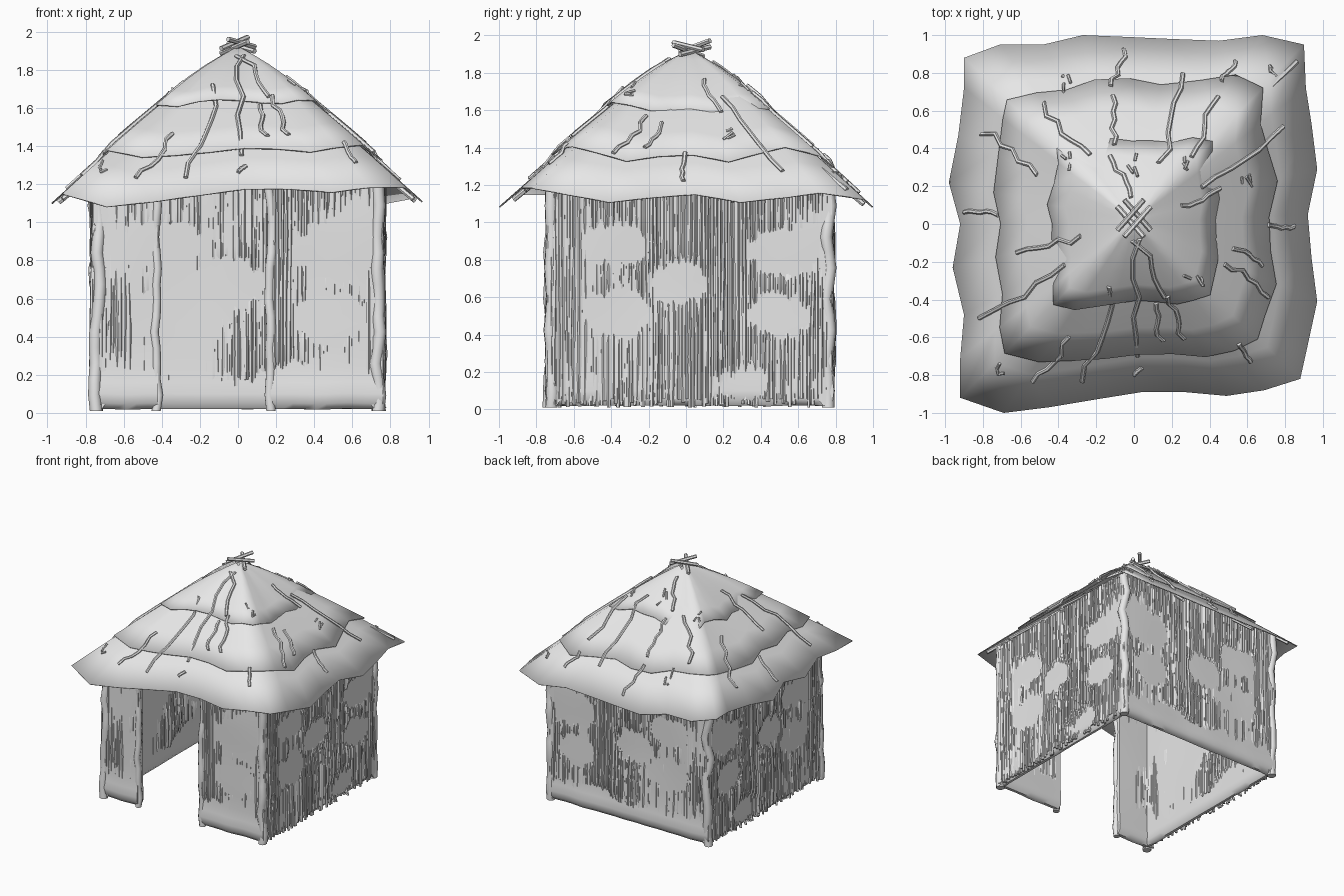
import bpy, bmesh, math, random
from mathutils import Vector, noise
from mathutils.bvhtree import BVHTree

random.seed(4)
if "Cube" in bpy.data.objects:
    bpy.data.objects.remove(bpy.data.objects["Cube"], do_unlink=True)

grey = bpy.data.materials.new("plain_grey")
grey.use_nodes = True
grey.diffuse_color = (0.8, 0.8, 0.8, 1)
grey.node_tree.nodes["Principled BSDF"].inputs["Base Color"].default_value = (0.8, 0.8, 0.8, 1)


def finish(bm, name, angle=50, fix_normals=True):
    if fix_normals:
        bmesh.ops.recalc_face_normals(bm, faces=bm.faces)
    mesh = bpy.data.meshes.new(name)
    bm.to_mesh(mesh)
    bm.free()
    mesh.materials.append(grey)
    obj = bpy.data.objects.new(name, mesh)
    bpy.context.collection.objects.link(obj)
    bpy.ops.object.select_all(action="DESELECT")
    obj.select_set(True)
    bpy.context.view_layer.objects.active = obj
    bpy.ops.object.shade_smooth_by_angle(angle=math.radians(angle))
    return obj


def skin(bm, rings, closed=True, caps=True):
    """Join successive rings of points with quads."""
    rows = [[bm.verts.new(p) for p in ring] for ring in rings]
    count = len(rows[0])
    for a, b in zip(rows, rows[1:]):
        for i in range(count if closed else count - 1):
            j = (i + 1) % count
            bm.faces.new((a[i], a[j], b[j], b[i]))
    if caps:
        bm.faces.new(rows[0][::-1])
        bm.faces.new(rows[-1])
    return rows


def tube(bm, points, radius, sides=6):
    points = [Vector(p) for p in points]
    turn = (points[-1] - points[0]).to_track_quat("Z", "Y")
    circle = [turn @ Vector((math.cos(k * math.tau / sides), math.sin(k * math.tau / sides), 0))
              for k in range(sides)]
    skin(bm, [[p + c * radius for c in circle] for p in points])


def wobble(a, b, seed, scale=2.5):
    return noise.noise(Vector((a * scale, b * scale, seed)))


# Walls: each has a centre, a direction along it and an outward direction
HALF, TOP, THICK, SHIFT = 0.76, 1.26, 0.06, 0.02
X, Y = Vector((1, 0, 0)), Vector((0, 1, 0))
SIDES = {"right": (Y, X), "left": (Y, -X), "front": (X, -Y), "back": (X, Y)}
PATCHES = [(-0.38, 0.88), (-0.4, 0.52), (0.48, 0.84), (0.48, 0.5), (0.25, 0.14), (-0.05, 0.68)]


def place(side, u, d, z):
    along, out = SIDES[side]
    return Y * SHIFT + along * u + out * (HALF - 0.005 + d) + Vector((0, 0, z))


def mud_wall(name, side, start, end, foot):
    """Mud slab with a soft foot and an uneven surface."""
    bm = bmesh.new()
    heights = [0.02, 0.05, 0.1, 0.16, 0.24] + [0.24 + (TOP - 0.24) * k / 9 for k in range(1, 10)]
    steps = max(6, int((end - start) * 18))
    rings = []
    for i in range(steps + 1):
        u = start + (end - start) * i / steps
        outer, inner = [], []
        for z in heights:
            bump = 0.008 * wobble(u, z, 7) + foot * math.exp(-((z - 0.1) / 0.07) ** 2)
            tuck = 0.02 if z < 0.03 else 0
            outer.append(place(side, u, bump - tuck, z + 0.008 * wobble(u, 0, 2, 6)))
            inner.append(place(side, u, -THICK + tuck - bump * 0.5, z))
        rings.append(outer + inner[::-1])
    skin(bm, rings)
    finish(bm, name)


def reeds(name, side, start, end, depth, low, facing=1):
    """Row of thin upright reeds that sink into the mud in patches."""
    bm = bmesh.new()
    u = start
    while u < end:
        bottom, top = low + random.uniform(0, 0.05), TOP - 0.02
        drift, jitter = random.uniform(0, 99), random.uniform(-0.004, 0.004)
        points = []
        for k in range(19):
            z = bottom + (top - bottom) * k / 18
            sway = 0.012 * wobble(z, drift, 5, 1.5)
            cover = max(0, max(1.3 - ((u - a) / 0.17) ** 2 - ((z - b) / 0.11) ** 2
                               for a, b in PATCHES))
            d = depth + jitter + 0.02 * wobble(u, z, 3, 2) + 0.008 * wobble(u * 4, z, 8, 4)
            d -= min(0.024, 0.03 * cover)
            if facing < 0:
                d = -THICK - d
            points.append(place(side, u + sway, d, z))
        tube(bm, points, random.uniform(0.008, 0.011), 5)
        u += random.uniform(0.014, 0.025)
    finish(bm, name)


for side, start, end, label in (("right", -HALF, HALF, "right_side"), ("left", -HALF, HALF, "left_side"),
                                ("back", -HALF, HALF, "back"), ("front", -HALF, -0.42, "front_narrow"),
                                ("front", 0.17, HALF, "front_wide")):
    flank = side in ("right", "left")
    mud_wall(label + "_wall", side, start, end, 0.004 if flank else 0.018)
    depth = 0.003 if flank else (0 if side == "back" else -0.005)
    reeds(label + "_reeds", side, start + 0.02, end - 0.02, depth, 0.01 if flank else 0.14)
    reeds(label + "_inner_reeds", side, start + 0.05, end - 0.05, -0.007, 0.14, -1)

# Crooked posts at the corners and beside the doorway
bm = bmesh.new()
back, front = SHIFT + HALF - 0.02, SHIFT - HALF + 0.02
corner = HALF - 0.025
for n, (x, y, r) in enumerate(((corner, back, 0.034), (-corner, back, 0.034), (corner, front, 0.034),
                               (-corner, front, 0.034), (-0.43, front, 0.024), (0.17, front, 0.026))):
    tube(bm, [(x + 0.025 * wobble(k / 5, n * 3, 1), y + 0.02 * wobble(k / 5, n * 3, 6), 0.01 + k * 0.083)
              for k in range(16)], r, 8)
finish(bm, "posts")

# Roof: three overlapping thatch sheets on one ragged square outline
OUTLINE = [(-.9, .88), (-.71, .95), (-.48, .95), (-.27, 1), (-.03, .99), (.19, .98), (.45, .97), (.68, 1),
           (.9, .95), (.91, .72), (.94, .53), (.97, .29), (.92, .05), (.94, -.18), (.97, -.41), (.92, -.64),
           (.88, -.82), (.69, -.88), (.49, -.91), (.27, -.89), (.04, -.89), (-.21, -.93), (-.45, -.97),
           (-.69, -1), (-.92, -.92), (-.92, -.71), (-.9, -.48), (-.96, -.23), (-.92, 0), (-.98, .22),
           (-.93, .47), (-.9, .72)]
APEX = Vector((0, 0.02, 1.925))


def slope(x, y):
    return APEX.z - 0.84 * max(abs(x), abs(y))


def thatch(bm, size, lift, seed):
    rings = []
    for t in (1, 0.8, 0.6, 0.4, 0.2, 0.03):
        ring = []
        for x, y in OUTLINE:
            s = size * (1 + (0.06 * wobble(x, y, seed) if seed else 0))
            edge = Vector((x * s, y * s, slope(x * s, y * s) + lift * (1 + wobble(x, y, seed + 4, 1.5) * 0.6)))
            ring.append(APEX.lerp(edge, t) + Vector((0, 0, 0.02 * math.sin(math.pi * t))))
        rings.append(ring)
    rows = skin(bm, rings, caps=False)
    bm.faces.new(rows[-1])


roof = bmesh.new()
for size, lift, seed in ((1, 0, 0), (0.76, 0.035, 11), (0.46, 0.055, 23)):
    thatch(roof, size, lift, seed)
for face in roof.faces:
    face.normal_update()
    if face.normal.z < 0:
        face.normal_flip()
surface = BVHTree.FromBMesh(roof)
sheet = finish(roof, "thatch_roof", 72, False)
solid = sheet.modifiers.new("thickness", "SOLIDIFY")
solid.thickness, solid.offset = 0.008, -1


def on_roof(x, y):
    hit = surface.ray_cast(Vector((x, y, 3)), Vector((0, 0, -1)))[0]
    return hit if hit else Vector((x, y, slope(x, y)))


# Crooked twigs lying on the thatch, each from one end to the other
TWIGS = [(-.49, .63, -.24, .36), (-.11, .68, -.1, .42), (-.13, .36, 0, .15), (-.04, .92, -.12, .73),
         (-.8, .49, -.5, .28), (-.9, .06, -.72, .06), (-.62, -.16, -.28, -.08), (-.82, -.5, -.36, -.23),
         (-.52, -.85, -.34, -.6), (-.26, -.84, -.11, -.34), (0, -.7, 0, -.08), (.01, -.08, .18, -.38),
         (.19, -.38, .26, -.61), (.12, -.42, .14, -.62), (.55, -.64, .62, -.73), (.49, -.2, .72, -.38),
         (.53, -.12, .68, -.22), (.71, -.01, .85, -.02), (.37, .18, .78, .53), (.25, .1, .46, .18),
         (.15, .32, .24, .8), (.32, .35, .43, .68), (.54, .86, .46, .76), (0, -.8, .04, -.76)]
bm = bmesh.new()
for n, (ax, ay, bx, by) in enumerate(TWIGS):
    a, b = Vector((ax, ay)), Vector((bx, by))
    across = (b - a).orthogonal().normalized()
    amount = min(0.03, (b - a).length * 0.08)
    points = []
    for k in range(7):
        p = a.lerp(b, k / 6) + across * random.uniform(-amount, amount)
        points.append(on_roof(p.x, p.y) + Vector((0, 0, 0.006)))
    tube(bm, points, 0.012)
# Small clusters of splinters
for x, y in ((.26, .35), (-.36, .34), (-.02, .33), (.73, .81), (-.75, -.78), (.33, -.27), (-.35, .77), (.6, .2)):
    for _ in range(3):
        px, py = x + random.uniform(-.03, .03), y + random.uniform(-.03, .03)
        qx, qy = px + random.uniform(-.04, .04), py + random.uniform(-.05, .05)
        tube(bm, [on_roof(px, py), on_roof(qx, qy) + Vector((0, 0, 0.012))], 0.008)
finish(bm, "roof_twigs")

# Rafters beneath the thatch
bm = bmesh.new()
for x, y in ((.86, .86), (-.84, .84), (.82, -.78), (-.86, -.86), (.93, .25), (.92, -.4), (-.94, .2),
             (-.92, -.3), (.3, .95), (-.4, .94), (.4, -.86), (-.4, -.92)):
    tube(bm, [APEX - Vector((0, 0, 0.04)), (x, y, slope(x, y) - 0.03)], 0.014)
finish(bm, "rafters")

# Crossed sticks tied at the peak
bm = bmesh.new()
for off in (-0.018, 0.018):
    for sign in (-1, 1):
        shift = Vector((off, -sign * off, 0))
        a = Vector((-0.07, 0.03 - sign * 0.08, 1.9 + 0.012 * sign))
        b = Vector((0.07, 0.03 + sign * 0.08, 1.96 + 0.012 * sign))
        if off > 0:
            a.z, b.z = b.z - 0.01, a.z + 0.01
        tube(bm, [a + shift, b + shift], 0.014)
finish(bm, "peak_sticks")
